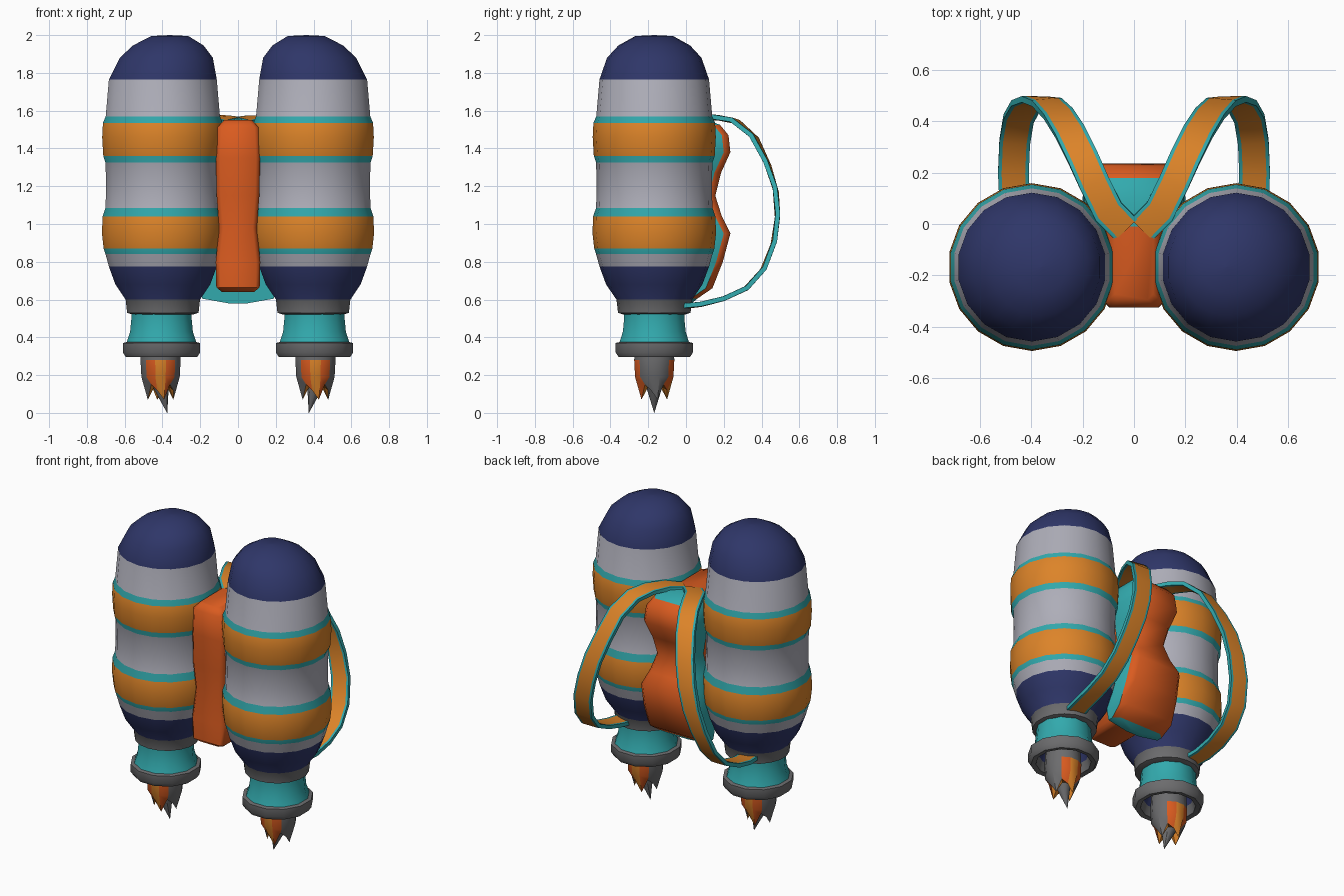
import bpy, bmesh, math
from mathutils import Vector

if "Cube" in bpy.data.objects:
    bpy.data.objects.remove(bpy.data.objects["Cube"])

# Flat colours
def colour(name, rgb):
    m = bpy.data.materials.new(name)
    m.diffuse_color = (*rgb, 1)
    m.use_nodes = True
    m.node_tree.nodes["Principled BSDF"].inputs["Base Color"].default_value = m.diffuse_color
    return m

MATS = [colour("navy", (.028, .037, .14)), colour("light grey", (.42, .42, .48)),
        colour("strap orange", (.72, .23, .022)), colour("teal", (.032, .40, .42)),
        colour("dark grey", (.15, .15, .155)), colour("red orange", (.70, .105, .014))]
NAVY, GREY, AMBER, TEAL, DARK, RED = range(6)


def finish(name, bm, angle=40):
    bmesh.ops.remove_doubles(bm, verts=bm.verts, dist=1e-5)
    bmesh.ops.recalc_face_normals(bm, faces=bm.faces)
    for f in bm.faces:
        f.smooth = True
    me = bpy.data.meshes.new(name)
    bm.to_mesh(me)
    bm.free()
    for m in MATS:
        me.materials.append(m)
    me.set_sharp_from_angle(angle=math.radians(angle))
    ob = bpy.data.objects.new(name, me)
    bpy.context.collection.objects.link(ob)
    return ob


def loft(name, rings, mat_of, cap=None, angle=40):
    """Skin closed rings of points; mat_of(row, column) gives the colour."""
    bm = bmesh.new()
    rows = [[bm.verts.new(p) for p in r] for r in rings]
    n = len(rings[0])
    for i in range(len(rows) - 1):
        for j in range(n):
            k = (j + 1) % n
            f = bm.faces.new((rows[i][j], rows[i][k], rows[i + 1][k], rows[i + 1][j]))
            f.material_index = mat_of(i, j)
    if cap is not None:
        for r in (rows[0], rows[-1]):
            bm.faces.new(r).material_index = cap
    return finish(name, bm, angle)


def circle(cx, cy, r, z, n):
    r = max(r, .0005)
    return [(cx + r * math.cos(math.tau * (j + .5) / n),
             cy + r * math.sin(math.tau * (j + .5) / n), z) for j in range(n)]


CY = -.168
# Tank outline: radius, height, colour of the stretch below
TANK = [(0, 2.0, NAVY), (.10, 1.995, NAVY), (.19, 1.945, NAVY), (.25, 1.88, NAVY),
        (.29, 1.765, GREY), (.307, 1.57, TEAL), (.322, 1.535, AMBER),
        (.326, 1.46, AMBER), (.320, 1.36, TEAL), (.308, 1.325, GREY),
        (.305, 1.2, GREY), (.308, 1.085, TEAL), (.324, 1.04, AMBER),
        (.327, .95, AMBER), (.318, .87, TEAL), (.308, .84, GREY),
        (.29, .775, NAVY), (.255, .68, NAVY), (.20, .60, DARK),
        (.192, .53, DARK), (.16, .52, DARK), (0, .52, DARK)]
# Nozzle outline, including its hollow inside
NOZZLE = [(.165, .53, TEAL), (.165, .50, TEAL), (.172, .43, TEAL), (.19, .375, DARK),
          (.212, .37, DARK), (.212, .32, DARK), (.195, .295, DARK),
          (.165, .30, DARK), (.15, .36, NAVY), (.12, .47, NAVY), (0, .47, NAVY)]

for s, side in ((1, "right"), (-1, "left")):
    # Tank, with the dome leaning slightly inward
    rings = [circle(s * (.398 - max(0, z - 1.765) * .16), CY, r, z, 18) for r, z, m in TANK]
    loft(side + "_tank", rings, lambda i, j: TANK[i][2], angle=50)
    rings = [circle(s * .405, CY, r, z, 12) for r, z, m in NOZZLE]
    loft(side + "_nozzle", rings, lambda i, j: NOZZLE[i][2])

    # Jagged exhaust flame with grey spikes and orange patches
    n, cx = 12, .41
    rings = [circle(s * cx, CY, r, z, n) for r, z in ((.10, .46), (.11, .28), (.105, .19))]
    tips = circle(s * cx, CY, .07, 0, n)
    rings.append([(x, y, (.07, .15, .12)[j % 3]) for j, (x, y, _) in enumerate(tips)])
    rings.append([(x, y, .14) for x, y, _ in circle(s * cx, CY, .045, 0, n)])
    rings.append(circle(s * (cx - .035), CY, 0, 0, n))

    def flame_mat(i, j):
        if i in (1, 2):
            if j in (8, 2):
                return AMBER
            if j in (7, 9, 1, 3):
                return RED
        return AMBER if i == 3 else DARK
    loft(side + "_flame", rings, flame_mat, angle=30)

    # Shoulder strap: orange ribbon with teal edges
    path = [Vector((s * x, y, z)) for x, y, z in (
        (.03, -.02, 1.545), (.10, .05, 1.56), (.155, .16, 1.565), (.20, .26, 1.545),
        (.25, .36, 1.46), (.295, .43, 1.32), (.34, .475, 1.18), (.38, .485, 1.04),
        (.42, .465, .90), (.45, .41, .76), (.465, .32, .66), (.47, .20, .605),
        (.465, .08, .575), (.45, -.01, .565))]
    rings = []
    for i, p in enumerate(path):
        t = (path[min(i + 1, len(path) - 1)] - path[max(i - 1, 0)]).normalized()
        out = Vector((0, p.y - .1, p.z - 1.07))
        w = t.cross(out).normalized()
        o = w.cross(t).normalized()
        rings.append([p + w * a + o * b for a, b in (
            (-.06, -.012), (-.046, -.013), (.046, -.013), (.06, -.012),
            (.06, .012), (.046, .013), (-.046, .013), (-.06, .012))])
    loft(side + "_strap", rings, lambda i, j: AMBER if j in (1, 5) else TEAL, cap=TEAL)

# Central spine between the tanks, slightly waisted
rings = []
for z, w, inset in ((.64, .085, .03), (.665, .115, 0), (.80, .118, 0), (.98, .10, .012),
                    (1.15, .113, 0), (1.35, .117, 0), (1.51, .11, 0), (1.55, .075, .03)):
    f, b, c = -.325 + inset, .02, .022
    rings.append([(-w + c, f, z), (w - c, f, z), (w, f + c, z), (w, b, z), (-w, b, z), (-w, f + c, z)])
loft("spine", rings, lambda i, j: RED, cap=RED, angle=50)

# Back pad: two cushions with a narrow waist, orange face and teal rim
rings = []
for z, w, b in ((.58, .05, .03), (.605, .19, .06), (.66, .20, .14), (.80, .195, .195),
                (.95, .185, .235), (1.04, .15, .19), (1.15, .12, .155), (1.27, .14, .185),
                (1.38, .165, .235), (1.47, .155, .225), (1.525, .125, .18), (1.555, .09, .10)):
    m = max(b - .035, .01)
    rings.append([(-w, -.01, z), (w, -.01, z), (w, m, z), (w * .8, b, z),
                  (-w * .8, b, z), (-w, m, z)])
loft("back_pad", rings, lambda i, j: RED if j in (2, 3, 4) and 0 < i < 10 else TEAL,
     cap=TEAL, angle=50)
